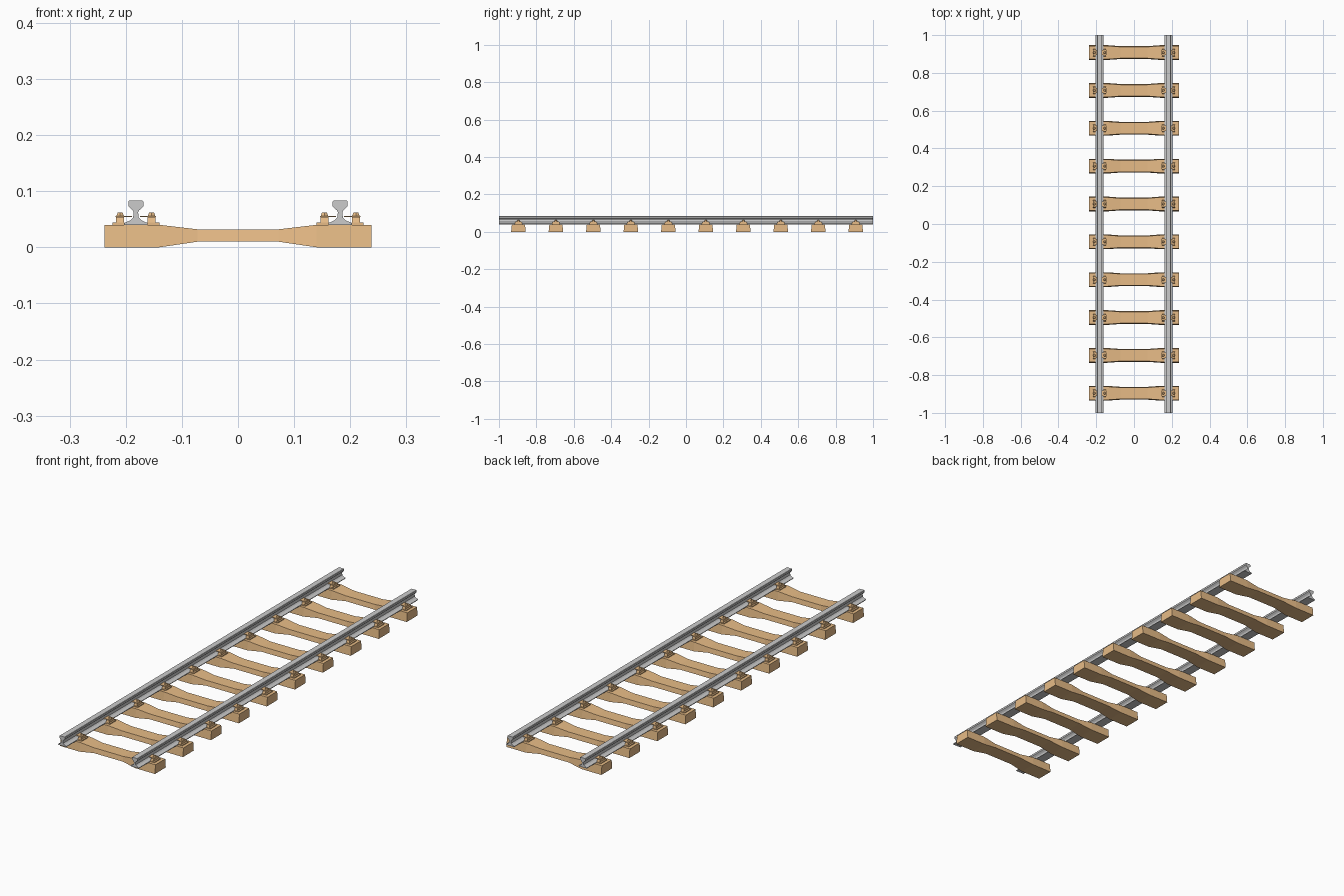
import bpy, bmesh, math

if "Cube" in bpy.data.objects:
    bpy.data.objects.remove(bpy.data.objects["Cube"])

RAIL_X = 0.182
SLEEPER_YS = [-0.896 + i * 0.2004 for i in range(10)]

wood = bpy.data.materials.new("orange_sleeper")
wood.diffuse_color = (0.80, 0.50, 0.24, 1)
wood.use_nodes = True
wood.node_tree.nodes["Principled BSDF"].inputs["Base Color"].default_value = wood.diffuse_color


def make_object(name, bm, mat=None):
    bmesh.ops.recalc_face_normals(bm, faces=bm.faces)
    mesh = bpy.data.meshes.new(name)
    bm.to_mesh(mesh)
    bm.free()
    if mat:
        mesh.materials.append(mat)
    ob = bpy.data.objects.new(name, mesh)
    bpy.context.collection.objects.link(ob)
    return ob


def loft(bm, rings):
    """Skin matching rings of points and cap both ends."""
    rows = [[bm.verts.new(p) for p in ring] for ring in rings]
    n = len(rows[0])
    for a, b in zip(rows, rows[1:]):
        for i in range(n):
            j = (i + 1) % n
            bm.faces.new((a[i], a[j], b[j], b[i]))
    bm.faces.new(rows[0])
    bm.faces.new(rows[-1])


def block(bm, x0, x1, y, half, z0, z1, half_top=None):
    """Box whose top may be shorter along the rail."""
    top = half if half_top is None else half_top
    loft(bm, [[(x, y - half, z0), (x, y + half, z0),
               (x, y + top, z1), (x, y - top, z1)] for x in (x0, x1)])


# Rails: half profile (offset from rail centre, height), mirrored and extruded
half_profile = [(0.021, 0.040), (0.021, 0.043), (0.010, 0.048), (0.005, 0.053),
                (0.004, 0.062), (0.006, 0.066), (0.0135, 0.073),
                (0.0135, 0.081), (0.012, 0.083)]
profile = half_profile + [(-x, z) for x, z in reversed(half_profile)]
for side, name in ((-1, "rail_left"), (1, "rail_right")):
    bm = bmesh.new()
    loft(bm, [[(side * RAIL_X + x, y, z) for x, z in profile] for y in (-1, 1)])
    make_object(name, bm)

# Sleepers: (x, bottom z, top z, bottom half width, top half width)
half_stations = [(0.238, 0.0, 0.040, 0.039, 0.035),
                 (0.140, 0.0, 0.040, 0.039, 0.035),
                 (0.072, 0.010, 0.032, 0.034, 0.030)]
stations = [(-s[0], *s[1:]) for s in half_stations] + half_stations[::-1]

for number, y in enumerate(SLEEPER_YS, 1):
    bm = bmesh.new()
    loft(bm, [[(x, y - wb, zb), (x, y + wb, zb), (x, y + wt, zt), (x, y - wt, zt)]
              for x, zb, zt, wb, wt in stations])
    make_object(f"sleeper_{number}", bm, wood)

    # Rail fasteners: base plate, block, thin clip and bolt on each side of a rail
    bm = bmesh.new()
    for rail in (-RAIL_X, RAIL_X):
        for s in (-1, 1):
            def span(a, b):
                return sorted((rail + s * a, rail + s * b))
            block(bm, *span(0.020, 0.042), y, 0.022, 0.0395, 0.044)
            block(bm, *span(0.021, 0.035), y, 0.020, 0.044, 0.054, 0.017)
            block(bm, *span(0.007, 0.036), y, 0.014, 0.054, 0.056)
            bolt = bmesh.ops.create_cone(bm, cap_ends=True, segments=6,
                                         radius1=0.0075, radius2=0.005, depth=0.006)
            bmesh.ops.translate(bm, verts=bolt["verts"],
                                vec=(rail + s * 0.028, y, 0.059))
    make_object(f"rail_fasteners_{number}", bm, wood)
